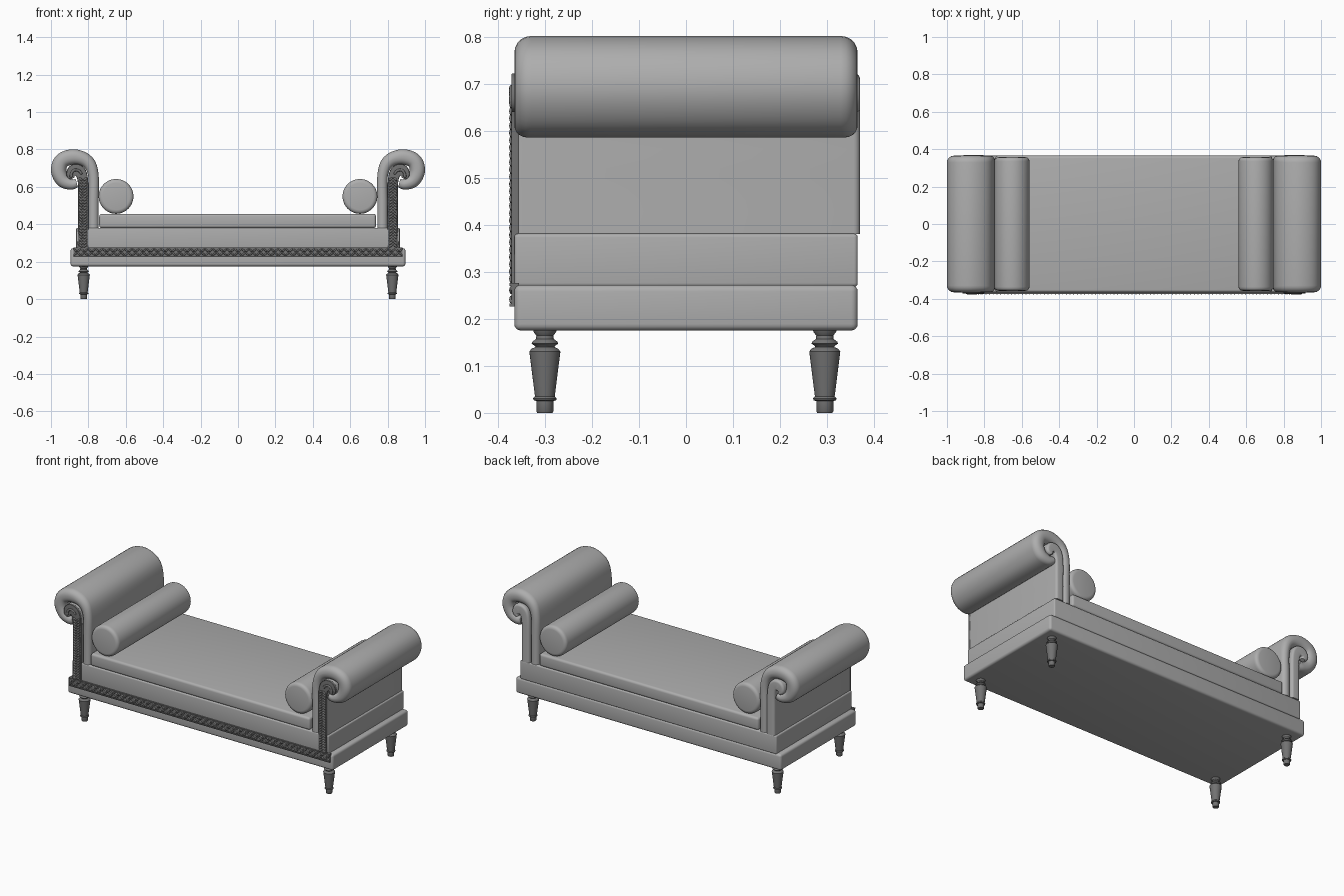
import bpy, bmesh, math
from mathutils import Vector, Matrix

if "Cube" in bpy.data.objects:
    bpy.data.objects.remove(bpy.data.objects["Cube"])


def material(name, grey):
    m = bpy.data.materials.new(name)
    m.use_nodes = True
    colour = (grey, grey, grey, 1)
    m.diffuse_color = colour
    bsdf = m.node_tree.nodes["Principled BSDF"]
    bsdf.inputs["Base Color"].default_value = colour
    bsdf.inputs["Roughness"].default_value = 0.7
    return m


FABRIC = material("grey upholstery", 0.42)
WOOD = material("dark grey wood", 0.17)


def finish(name, bm, mat, angle=35):
    bmesh.ops.recalc_face_normals(bm, faces=bm.faces)
    mesh = bpy.data.meshes.new(name)
    bm.to_mesh(mesh)
    bm.free()
    mesh.materials.append(mat)
    ob = bpy.data.objects.new(name, mesh)
    bpy.context.collection.objects.link(ob)
    bpy.ops.object.select_all(action="DESELECT")
    ob.select_set(True)
    bpy.context.view_layer.objects.active = ob
    bpy.ops.object.shade_smooth_by_angle(angle=math.radians(angle))
    return ob


def add_box(bm, lo, hi, radius=0.0):
    lo, hi = Vector(lo), Vector(hi)
    mat = Matrix.Translation((lo + hi) / 2) @ Matrix.Diagonal((*(hi - lo), 1))
    verts = bmesh.ops.create_cube(bm, size=1, matrix=mat)["verts"]
    if radius:
        edges = {e for v in verts for e in v.link_edges}
        bmesh.ops.bevel(bm, geom=list(edges), offset=radius, segments=4,
                        profile=0.5, affect="EDGES")


def cushion_box(name, lo, hi, radius):
    bm = bmesh.new()
    add_box(bm, lo, hi, radius)
    finish(name, bm, FABRIC, 60)


def smooth_path(points, steps=6):
    """Catmull-Rom curve through (x, z, half width) points."""
    p = [Vector(q) for q in points]
    p = [2 * p[0] - p[1]] + p + [2 * p[-1] - p[-2]]
    out = []
    for a, b, c, d in zip(p, p[1:], p[2:], p[3:]):
        for i in range(steps):
            t = i / steps
            out.append(0.5 * (2 * b + (c - a) * t + (2 * a - 5 * b + 4 * c - d) * t**2
                              + (3 * b - a - 3 * c + d) * t**3))
    return out + [p[-2]]


def sweep(bm, path, y0, y1, radius, side):
    """Rounded rectangular section, y0 to y1 deep, swept along the path."""
    rings = []
    for i, q in enumerate(path):
        tangent = path[min(i + 1, len(path) - 1)] - path[max(i - 1, 0)]
        n = Vector((-tangent.y, tangent.x)).normalized()
        w = q.z
        r = min(radius, w * 0.95)
        ring = []
        corners = [(w - r, y1 - r), (r - w, y1 - r), (r - w, y0 + r), (w - r, y0 + r)]
        for k, (u, y) in enumerate(corners):
            for j in range(6):
                a = (k + j / 5) * math.pi / 2
                off = u + r * math.cos(a)
                ring.append(bm.verts.new((side * (q.x + n.x * off),
                                          y + r * math.sin(a), q.y + n.y * off)))
        rings.append(ring)
    for a, b in zip(rings, rings[1:]):
        for j in range(len(a)):
            k = (j + 1) % len(a)
            bm.faces.new((a[j], a[k], b[k], b[j]))
    bm.faces.new(rings[0])
    bm.faces.new(rings[-1])


def lathe(name, profile, centre, axis, mat, segments=32, angle=40):
    """Turned solid from (radius, height) points, along z or y."""
    bm = bmesh.new()
    rings = []
    for r, h in profile:
        ring = []
        for i in range(segments):
            a = math.tau * i / segments
            c, s = r * math.cos(a), r * math.sin(a)
            v = Vector((c, s, h)) if axis == "z" else Vector((c, h, s))
            ring.append(bm.verts.new(v + Vector(centre)))
        rings.append(ring)
    for a, b in zip(rings, rings[1:]):
        for i in range(segments):
            k = (i + 1) % segments
            bm.faces.new((a[i], a[k], b[k], b[i]))
    bm.faces.new(rings[0])
    bm.faces.new(rings[-1])
    finish(name, bm, mat, angle)


def leaf(bm, x, z, length, width, turn):
    """Small raised carved leaf on the front trim."""
    m = (Matrix.Translation((x, -0.371, z)) @ Matrix.Rotation(turn, 4, "Y")
         @ Matrix.Diagonal((length, 0.005, width, 1)))
    bmesh.ops.create_icosphere(bm, subdivisions=2, radius=1, matrix=m)


# Base, frame and seat
D = 0.365
cushion_box("base_rail", (-0.895, -D, 0.175), (0.895, D, 0.272), 0.014)
cushion_box("seat_frame", (-0.865, -D, 0.268), (0.865, D, 0.381), 0.008)
cushion_box("seat_cushion", (-0.742, -D, 0.38), (0.738, D, 0.456), 0.014)

# Scrolled arms: outer padded band, inner hooked core, carved facing
BAND = smooth_path([
    (0.7725, 0.38, 0.0275), (0.7725, 0.52, 0.0275), (0.773, 0.66, 0.028),
    (0.803, 0.733, 0.035), (0.873, 0.76, 0.041), (0.939, 0.741, 0.041),
    (0.959, 0.688, 0.041), (0.937, 0.635, 0.037), (0.892, 0.614, 0.029),
    (0.862, 0.62, 0.022)])
CORE = smooth_path([
    (0.8275, 0.38, 0.0275), (0.8275, 0.52, 0.0275), (0.829, 0.63, 0.028),
    (0.845, 0.681, 0.031), (0.876, 0.689, 0.032), (0.892, 0.665, 0.026),
    (0.884, 0.645, 0.012)])
FACING = [Vector((0.83, 0.27, 0.028))] + [Vector((q.x, q.y, q.z * 0.98)) for q in CORE]

for side, label in ((1, "left"), (-1, "right")):
    bm = bmesh.new()
    sweep(bm, BAND, -D, D, 0.036, side)
    finish(label + "_arm_roll", bm, FABRIC, 60)
    bm = bmesh.new()
    sweep(bm, CORE, -D + 0.002, 0.37, 0.014, side)
    finish(label + "_arm_core", bm, FABRIC, 60)

    bm = bmesh.new()
    sweep(bm, FACING, -0.371, -0.355, 0.003, side)
    for i in range(24):
        z = 0.285 + i * 0.0155
        for k in (-1, 1):
            leaf(bm, side * (0.829 + k * 0.012), z, 0.013, 0.006, k * 0.7)
    for q in CORE[-20:-4]:
        leaf(bm, side * q.x, q.y, 0.012, 0.007, side * q.x * 40)
    finish(label + "_carved_arm_facing", bm, WOOD)

    # Bolster with a seam ring near each end
    half = 0.357
    end = [(0.072, half), (0.082, half - 0.002), (0.089, half - 0.008),
           (0.0915, half - 0.013), (0.093, half - 0.022)]
    profile = [(r, -h) for r, h in end] + end[::-1]
    lathe(label + "_bolster", profile, (side * 0.652, 0, 0.549), "y", FABRIC, 48, 50)

    # Turned legs
    LEG = [(0.016, 0), (0.018, 0.003), (0.018, 0.025), (0.024, 0.027), (0.025, 0.031),
           (0.021, 0.035), (0.032, 0.122), (0.033, 0.13), (0.029, 0.136), (0.02, 0.14),
           (0.022, 0.143), (0.028, 0.147), (0.027, 0.151), (0.019, 0.157),
           (0.018, 0.164), (0.024, 0.172), (0.026, 0.18)]
    for y, where in ((-0.3, "front"), (0.295, "back")):
        lathe(f"{label}_{where}_leg", LEG, (side * 0.825, y, 0), "z", WOOD)

# Carved strip along the front rail
bm = bmesh.new()
add_box(bm, (-0.88, -0.371, 0.226), (0.88, -0.355, 0.276))
for z in (0.229, 0.273):
    add_box(bm, (-0.88, -0.375, z - 0.003), (0.88, -0.36, z + 0.003))
count = 90
for i in range(count):
    x = -0.87 + 1.74 * i / (count - 1)
    for k in (-1, 1):
        leaf(bm, x, 0.251 + k * 0.01, 0.012, 0.005, k * 0.7 * (-1) ** i)
finish("carved_front_strip", bm, WOOD)
